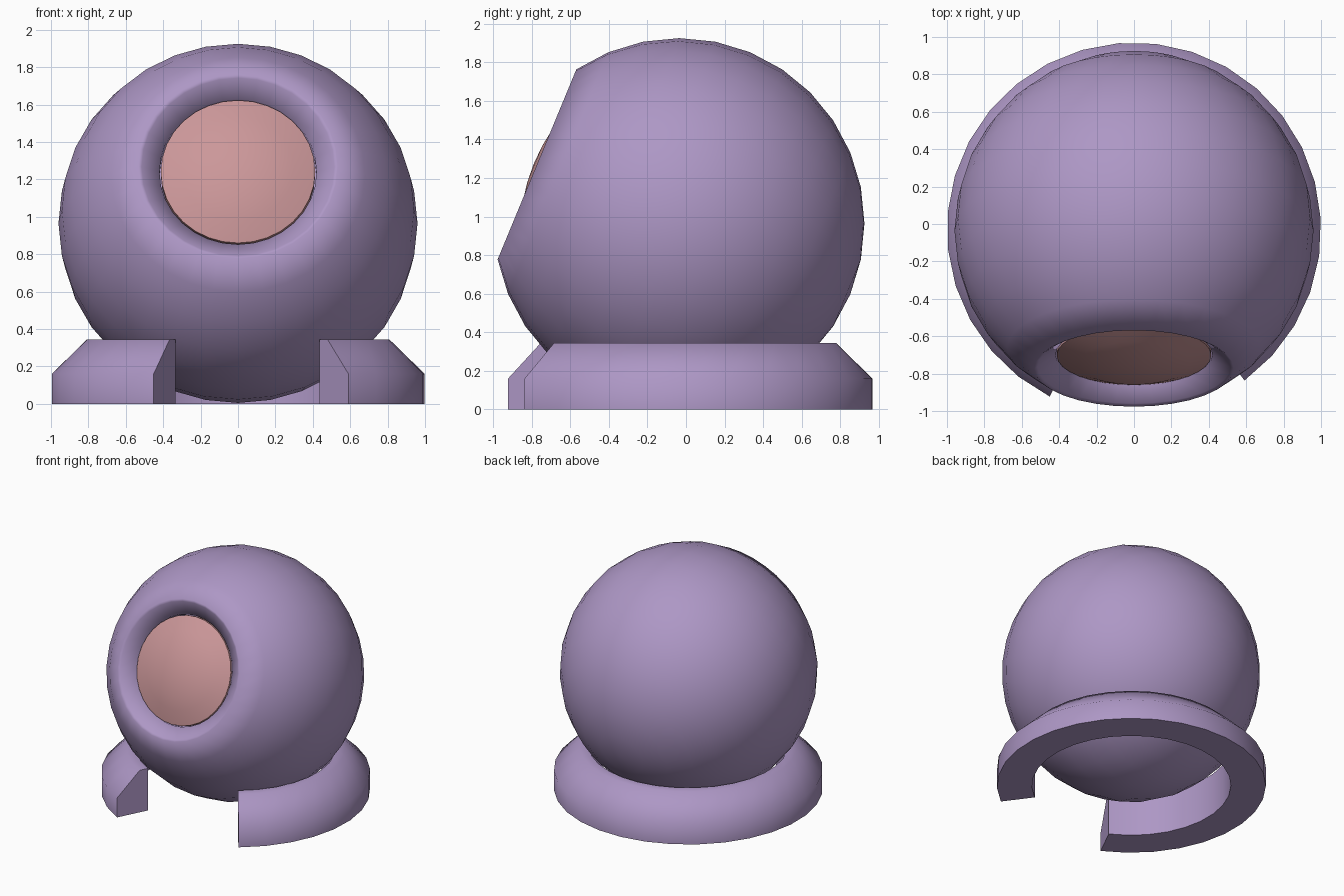
import bpy, bmesh
from math import sin, cos, radians
from mathutils import Matrix

if "Cube" in bpy.data.objects:
    bpy.data.objects.remove(bpy.data.objects["Cube"])


def make_material(name, colour):
    mat = bpy.data.materials.new(name)
    mat.use_nodes = True
    mat.diffuse_color = colour
    mat.node_tree.nodes["Principled BSDF"].inputs["Base Color"].default_value = colour
    return mat


def revolve(name, profile, mat, steps=32, start=0, sweep=360, closed=False,
            location=(0, 0, 0), tilt=0, smooth=40):
    """Spin a (radius, height) profile about z; closed profiles get end caps."""
    bm = bmesh.new()
    rot = Matrix.Rotation(radians(start), 4, 'Z')
    verts = [bm.verts.new((r, 0, z)) for r, z in profile]
    edges = [bm.edges.new(pair) for pair in zip(verts, verts[1:])]
    if closed:
        edges.append(bm.edges.new((verts[-1], verts[0])))
    bmesh.ops.transform(bm, matrix=rot, verts=verts)
    bmesh.ops.spin(bm, geom=verts + edges, cent=(0, 0, 0), axis=(0, 0, 1),
                   angle=radians(sweep), steps=steps)
    bmesh.ops.remove_doubles(bm, verts=bm.verts[:], dist=0.0005)
    if closed:
        bmesh.ops.holes_fill(bm, edges=[e for e in bm.edges if e.is_boundary], sides=0)
    bmesh.ops.recalc_face_normals(bm, faces=bm.faces[:])
    mesh = bpy.data.meshes.new(name)
    bm.to_mesh(mesh)
    bm.free()
    mesh.materials.append(mat)
    obj = bpy.data.objects.new(name, mesh)
    obj.location = location
    obj.rotation_euler.x = radians(tilt)
    bpy.context.collection.objects.link(obj)
    bpy.ops.object.select_all(action='DESELECT')
    obj.select_set(True)
    bpy.context.view_layer.objects.active = obj
    bpy.ops.object.shade_smooth_by_angle(angle=radians(smooth))
    return obj


purple = make_material("soft_purple", (0.42, 0.31, 0.56, 1))
pink = make_material("dusty_pink", (0.60, 0.31, 0.32, 1))

RADIUS = 0.96
RING = 180 / 16
CENTRE = (0, -0.035, 0.965)
TILT = 67.5

# Ball body: sphere rings behind the flat-cut front, then the sunken eye socket
socket = [(0, 0.66), (0.42, 0.66), (0.42, 0.72), (0.515, 0.788)]
ball = [(RADIUS * sin(radians(RING * i)), RADIUS * cos(radians(RING * i)))
        for i in range(3, 17)]
revolve("ball_body", socket + ball, purple, location=CENTRE, tilt=TILT, smooth=70)

# Lens: shallow dome seated in the socket
CURVE = 0.97
dome = [(CURVE * sin(radians(a)), CURVE * cos(radians(a)) - CURVE + 0.815)
        for a in (0, 6, 12, 18, 25.2)]
revolve("eye_lens", dome + [(0.413, 0.68)], pink, location=CENTRE, tilt=TILT)

# Base: open chamfered ring with a gap at the front
section = [(0.74, 0), (1, 0), (1, 0.16), (0.81, 0.345), (0.74, 0.345)]
revolve("base_ring", section, purple, steps=26, start=-53.8, sweep=297,
        closed=True, location=(0, -0.03, 0), smooth=50)
